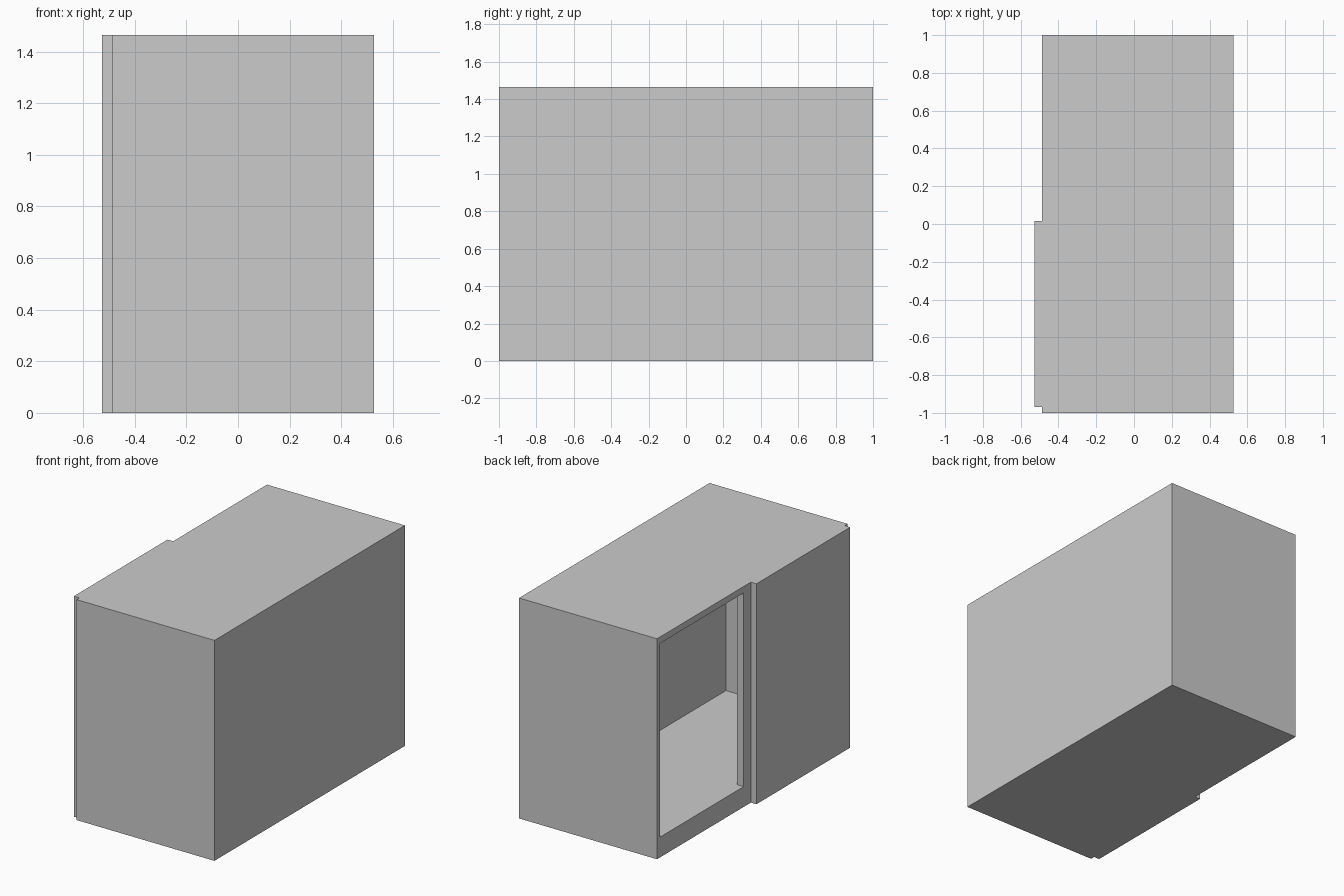
import bpy, bmesh

if "Cube" in bpy.data.objects:
    bpy.data.objects.remove(bpy.data.objects["Cube"])


def prism(name, outline, z0, z1):
    """Extrude a counter-clockwise plan outline from z0 up to z1."""
    bm = bmesh.new()
    face = bm.faces.new([bm.verts.new((x, y, z0)) for x, y in outline])
    new = bmesh.ops.extrude_face_region(bm, geom=[face])["geom"]
    top = [v for v in new if isinstance(v, bmesh.types.BMVert)]
    bmesh.ops.translate(bm, verts=top, vec=(0, 0, z1 - z0))
    bmesh.ops.recalc_face_normals(bm, faces=bm.faces)
    mesh = bpy.data.meshes.new(name)
    bm.to_mesh(mesh)
    bm.free()
    obj = bpy.data.objects.new(name, mesh)
    bpy.context.collection.objects.link(obj)
    return obj


def rect(x0, x1, y0, y1):
    return [(x0, y0), (x1, y0), (x1, y1), (x0, y1)]


HEIGHT = 1.465
FRONT, BACK = -0.487, 0.527      # outer faces of the body in x
INNER_FRONT, INNER_BACK = -0.437, 0.385
INNER_END = 0.97                 # inside faces of the end walls

# Outer shell
body = prism("cabinet_body", rect(FRONT, BACK, -1, 1), 0, HEIGHT)

# Interior space with the doorway breaking through the side wall
cavity = prism("interior_cutter", [
    (INNER_FRONT, -INNER_END), (INNER_BACK, -INNER_END),
    (INNER_BACK, INNER_END), (FRONT - 0.2, INNER_END),
    (FRONT - 0.2, 0.09), (INNER_FRONT, 0.09)], 0.135, 1.422)
cavity.hide_render = True
cavity.hide_set(True)

cut = body.modifiers.new("hollow", 'BOOLEAN')
cut.operation = 'DIFFERENCE'
cut.solver = 'EXACT'
cut.object = cavity

# Sliding door, pushed open along the outside of the wall
prism("sliding_door", rect(-0.528, FRONT, -0.97, 0.015), 0, HEIGHT)
